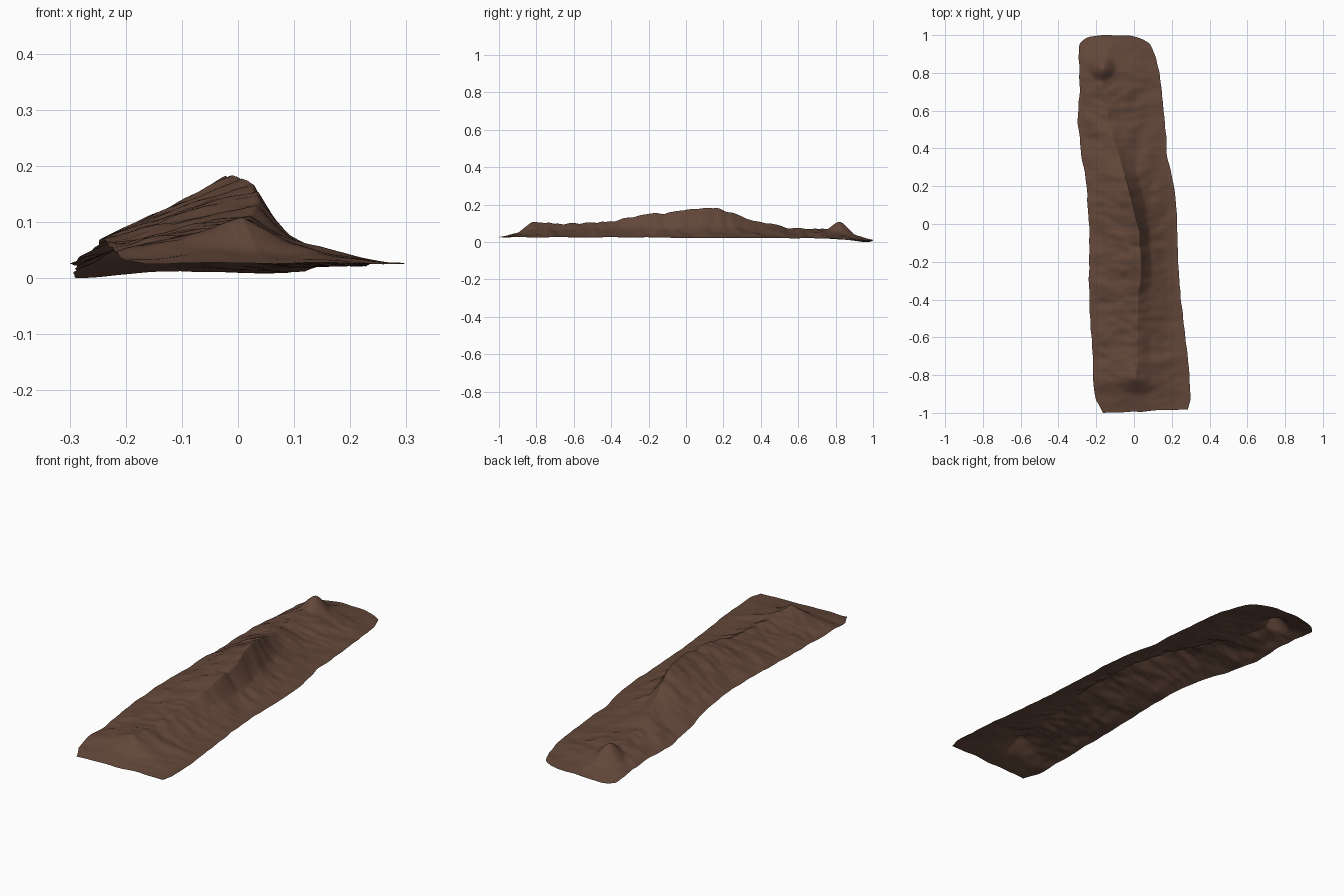
import bpy
import bmesh
from mathutils import Vector, noise

start_cube = bpy.data.objects.get("Cube")
if start_cube:
    bpy.data.objects.remove(start_cube, do_unlink=True)

ROWS = 200
COLUMNS = 64

# Stations along the ridge:
# y, west edge x, west edge z, crest x, crest z, east edge x, east edge z
STATIONS = [
    (-1, -.19, .03, .05, .03, .30, .03),
    (-.9, -.21, .04, .03, .055, .295, .03),
    (-.82, -.22, .05, .01, .115, .29, .03),
    (-.72, -.22, .05, .01, .10, .285, .03),
    (-.4, -.24, .07, .02, .11, .245, .03),
    (-.25, -.24, .075, .035, .15, .235, .03),
    (0, -.24, .075, .02, .175, .225, .025),
    (.12, -.25, .07, -.01, .19, .22, .025),
    (.2, -.25, .06, -.03, .175, .21, .025),
    (.35, -.28, .045, -.08, .125, .175, .025),
    (.55, -.30, .03, -.14, .08, .16, .025),
    (.75, -.29, .025, -.17, .075, .14, .025),
    (.83, -.29, .02, -.17, .08, .13, .02),
    (.9, -.295, .015, -.15, .045, .115, .015),
    (1, -.30, .005, -.1, .015, .09, .013),
]


def section(y):
    """Blend the two stations on either side of y."""
    for low, high in zip(STATIONS, STATIONS[1:]):
        if y <= high[0]:
            break
    blend = (y - low[0]) / (high[0] - low[0])
    return [a + (b - a) * blend for a, b in zip(low[1:], high[1:])]


def smooth_section(y):
    """Average neighbouring sections to soften the stations."""
    near = [section(max(-1, min(1, y + step * .015))) for step in (-1, 0, 1)]
    return [sum(values) / len(near) for values in zip(*near)]


def rough(x, y, seed):
    return noise.noise(Vector((x, y, seed)))


def bump(x, y, centre, size):
    distance = (Vector((x, y)) - Vector(centre)).length / size
    return max(0, 1 - distance ** 2) ** 2


def ridge_point(u, v):
    """Point of the land sheet; u runs west to east, v front to back."""
    y = 2 * v - 1
    west_x, west_z, crest_x, crest_z, east_x, east_z = smooth_section(y)

    # Wandering crest and ragged outer edges
    crest_x += .012 * rough(y * 9, 0, 1)
    west_x += .006 * rough(y * 12, 0, 2)
    east_x += .006 * rough(y * 12, 0, 3)

    middle = .55
    if u < middle:
        # Long, almost straight western slope
        t = u / middle
        x = west_x + (crest_x - west_x) * t
        rise = t + .1 * t * (1 - t)
        z = west_z + (crest_z - west_z) * rise
    else:
        # Steep eastern cliff that runs out into a shallow apron
        t = (u - middle) / (1 - middle)
        x = crest_x + (east_x - crest_x) * t ** 1.4
        s = (x - crest_x) / (east_x - crest_x)
        steep = max(0, min(1, (crest_z - .08) * 12))
        apron = (1 - s) ** 1.7
        cliff = max(0, 1 - s / .28) ** 1.2
        z = east_z + (crest_z - east_z) * (apron * (1 - steep * .35) + steep * .35 * cliff)

    # Shallow gullies across the slopes, fading at the rim
    fade = min(1, 8 * u, 8 * (1 - u), 12 * v, 12 * (1 - v))
    z += fade * .010 * rough(x * 7, y * 13, 4)
    z += fade * .005 * rough(x * 18, y * 30, 5)
    z += .004 * rough(x * 9, y * 9, 6)

    # Small knoll near the back
    z += .035 * bump(x, y, (-.17, .83), .075)

    # Rounded ends
    side = abs(2 * u - 1)
    if y > 0:
        y -= .045 * side ** 8 * v ** 12
    else:
        y += .02 * u * (1 - v) ** 12
    y += .008 * rough(x * 10, y, 7) * abs(y) ** 12
    corner = side * max(0, abs(y) - .93) * .35
    x += corner * (1 if u < .5 else -1)
    return Vector((x, y, z))


# Land sheet
bm = bmesh.new()
grid = [[bm.verts.new(ridge_point(c / COLUMNS, r / ROWS)) for c in range(COLUMNS + 1)]
        for r in range(ROWS + 1)]
for front, back in zip(grid, grid[1:]):
    for c in range(COLUMNS):
        bm.faces.new((front[c], front[c + 1], back[c + 1], back[c]))

# Rest on the ground, centred
for axis in range(3):
    values = [vert.co[axis] for vert in bm.verts]
    offset = min(values) if axis == 2 else (min(values) + max(values)) / 2
    for vert in bm.verts:
        vert.co[axis] -= offset

mesh = bpy.data.meshes.new("mountain_ridge")
bm.to_mesh(mesh)
bm.free()
ridge = bpy.data.objects.new("mountain_ridge", mesh)
bpy.context.collection.objects.link(ridge)

# Brown earth
earth = bpy.data.materials.new("brown_earth")
earth.use_nodes = True
colour = (.125, .063, .042, 1)
earth.diffuse_color = colour
earth.node_tree.nodes["Principled BSDF"].inputs["Base Color"].default_value = colour
mesh.materials.append(earth)

bpy.ops.object.select_all(action="DESELECT")
ridge.select_set(True)
bpy.context.view_layer.objects.active = ridge
bpy.ops.object.shade_smooth_by_angle(angle=.9)
